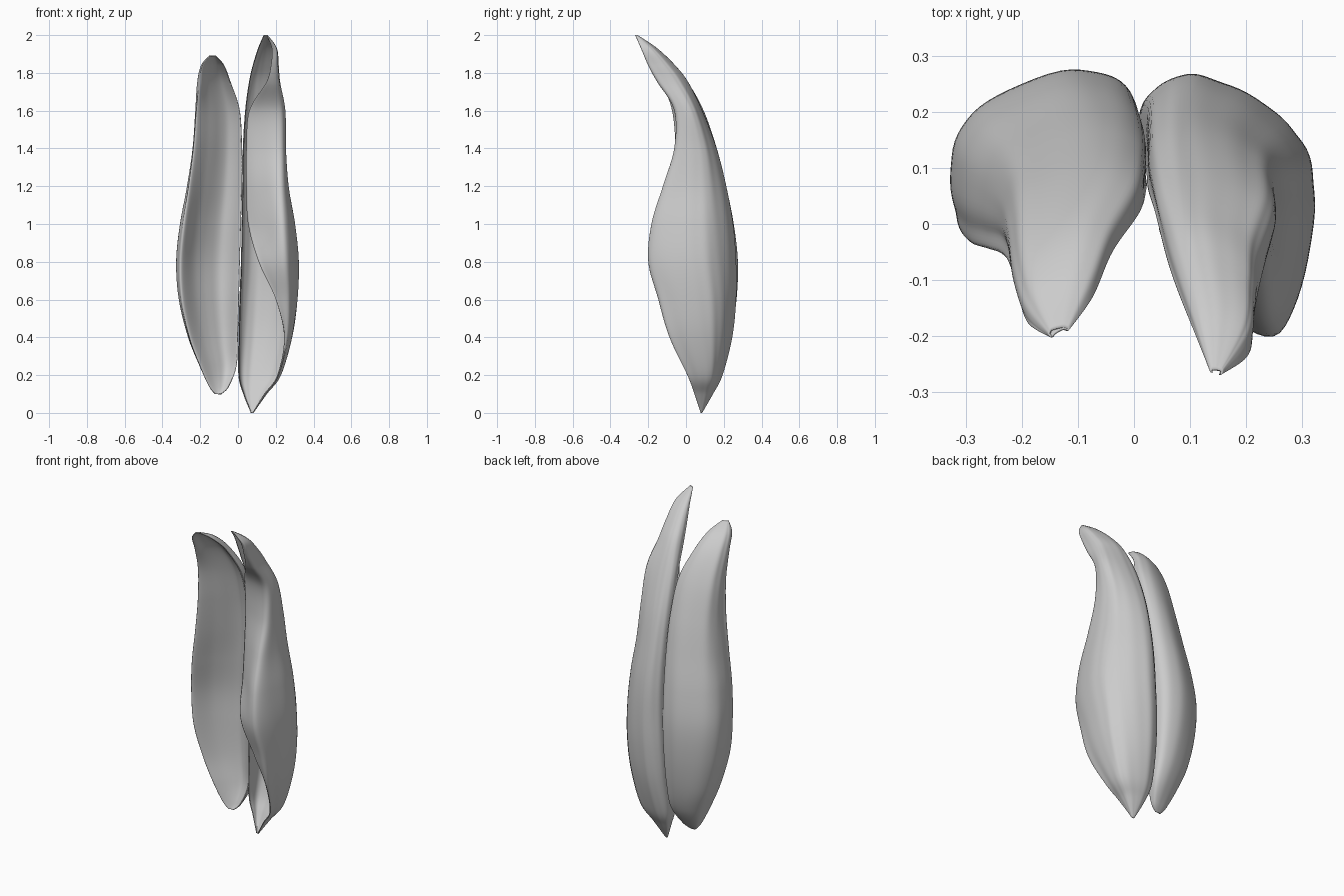
import bpy, math
from mathutils import Vector

NU, NV = 72, 120


def catmull(pts, t):
    # point at t (0..1) on a smooth curve through tuples of any length
    n = len(pts) - 1
    f = min(max(t, 0), 1) * n
    i = min(int(f), n - 1)
    f -= i
    p0, p1, p2, p3 = (pts[max(i - 1, 0)], pts[i], pts[i + 1], pts[min(i + 2, n)])
    return tuple(0.5 * (2 * b + (c - a) * f + (2 * a - 5 * b + 4 * c - d) * f * f
                        + (3 * b - a - 3 * c + d) * f ** 3)
                 for a, b, c, d in zip(p0, p1, p2, p3))


def lerp(a, b, t):
    return a + (b - a) * t


def petal(name, rows, side, phase, belly, front=None):
    # row: z, inner x, outer x, inner y, back y, front edge x, y, rolled edge x, y
    verts, faces = [], []
    for j in range(NV + 1):
        z, xi, xo, yi, yb, xe, yf, xr, yr = catmull(rows, j / NV)
        w = xo - xi
        ym = lerp(yf, yb, belly)
        section = [(xi, yi), (xi + 0.05 * w, lerp(yi, yb, 0.78)),
                   (xi + 0.36 * w, yb), (xi + 0.85 * w, lerp(yb, ym, 0.4)),
                   (xo, ym), (xe, yf), (xr, yr)]
        if front is not None:
            # shallow hollow closing the front of the petal
            section += [(xi + 0.68 * w, lerp(yr, yb, front)),
                        (xi + 0.3 * w, lerp(yi, yb, front)), (xi, yi)]
        for i in range(NU + 1):
            u = i / NU
            x, y = catmull(section, u)
            # shallow lengthwise veins
            vein = 0.004 * w * (math.sin(44 * u + 2 * z + phase)
                                + 0.6 * math.sin(71 * u - 3 * z))
            d = Vector((x - (xi + xo) / 2, y - (yb + yf) / 2))
            if d.length > 1e-4:
                d.normalize()
            verts.append((side * (x + d.x * vein), y + d.y * vein, z))
    k = NU + 1
    for j in range(NV):
        for i in range(NU):
            f = [j * k + i, j * k + i + 1, (j + 1) * k + i + 1, (j + 1) * k + i]
            faces.append(f if side < 0 else f[::-1])
    me = bpy.data.meshes.new(name)
    me.from_pydata(verts, [], faces)
    me.polygons.foreach_set("use_smooth", [True] * len(faces))
    ob = bpy.data.objects.new(name, me)
    bpy.context.collection.objects.link(ob)
    m = ob.modifiers.new("thin", 'SOLIDIFY')
    m.thickness = 0.004
    m.offset = 0
    return ob


# right petal, rolled over along its outer edge, pointed hooked tip
petal("right_petal", [
    (0.00, .070, .080, .08, .083, .079, .08, .078, .08),
    (0.10, .030, .150, .10, .14, .145, .05, .140, .05),
    (0.20, .005, .225, .10, .19, .215, .02, .210, .01),
    (0.40, .005, .285, .10, .24, .265, -.07, .245, -.08),
    (0.60, .010, .313, .10, .26, .275, -.13, .200, -.13),
    (0.80, .018, .320, .10, .26, .260, -.19, .110, -.13),
    (1.00, .022, .300, .10, .245, .240, -.18, .055, -.03),
    (1.20, .025, .265, .09, .21, .227, -.12, .045, .00),
    (1.40, .028, .250, .06, .16, .222, -.06, .045, .01),
    (1.60, .040, .248, .02, .085, .217, -.06, .060, -.02),
    (1.75, .060, .220, -.06, .01, .210, -.145, .150, -.14),
    (1.84, .080, .213, -.12, -.06, .205, -.195, .175, -.19),
    (1.93, .108, .203, -.19, -.155, .200, -.235, .180, -.23),
    (2.00, .138, .155, -.265, -.26, .154, -.267, .152, -.267)], 1, 0, 0.5)

# left petal, shallow hollow towards the front, rounder tip
petal("left_petal", [
    (0.10, .090, .120, .08, .085, .118, .08, .115, .08),
    (0.14, .050, .150, .09, .12, .150, .08, .149, .07),
    (0.25, .010, .200, .11, .19, .200, .07, .196, .05),
    (0.40, .003, .260, .11, .235, .258, .06, .250, .03),
    (0.60, -.003, .310, .10, .265, .303, .03, .290, .00),
    (0.80, -.008, .325, .10, .272, .315, .02, .298, -.01),
    (1.00, -.014, .305, .09, .25, .295, .00, .280, -.03),
    (1.20, -.020, .266, .08, .21, .262, -.01, .252, -.04),
    (1.40, -.020, .236, .06, .16, .234, -.02, .228, -.05),
    (1.60, -.008, .222, .02, .09, .220, -.05, .212, -.07),
    (1.75, .040, .212, -.05, .005, .210, -.11, .195, -.125),
    (1.84, .075, .192, -.13, -.085, .190, -.165, .182, -.175),
    (1.89, .118, .150, -.19, -.185, .148, -.20, .145, -.20)], -1, 1.3, 0.35, 0.35)
